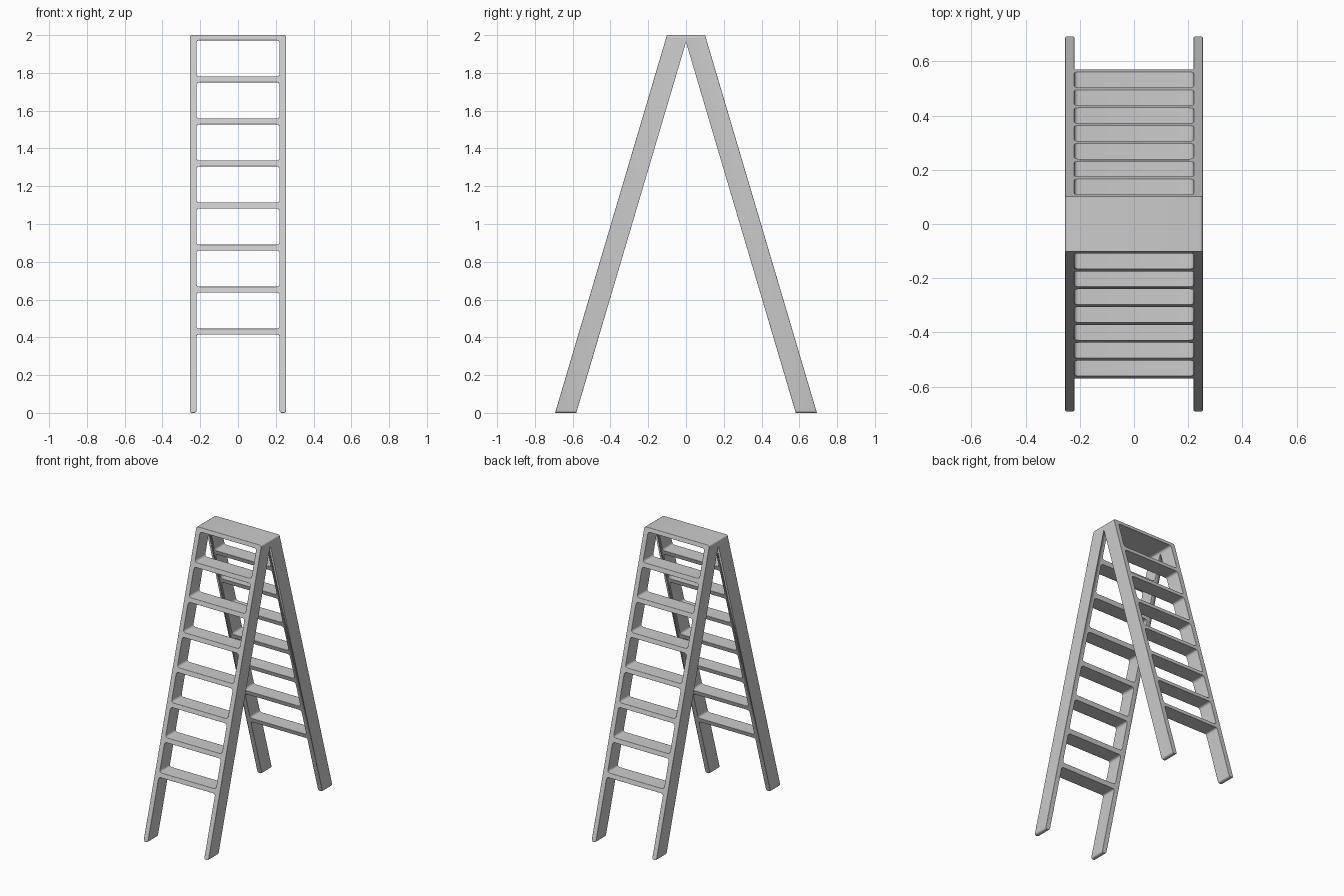
import bpy, bmesh, math
from mathutils import Vector

if "Cube" in bpy.data.objects:
    bpy.data.objects.remove(bpy.data.objects["Cube"])

OUT, INN = 0.254, 0.22          # outer and inner x of the rails
DEPTH, SLOPE, FOOT = 0.112, 0.296, 0.637
FIRST, STEP, GAP = 0.415, 0.2225, 0.192   # lowest rung, rung spacing, opening height


def rounded(points, radius, n=5):
    """Polygon (x, z) with every corner rounded."""
    pts = [Vector(p) for p in points]
    out = []
    for i, p in enumerate(pts):
        a = p + (pts[i - 1] - p).normalized() * radius
        b = p + (pts[(i + 1) % len(pts)] - p).normalized() * radius
        for k in range(n):
            t = k / (n - 1)
            out.append(a * (1 - t) ** 2 + p * 2 * t * (1 - t) + b * t * t)
    return out


def add_loop(bm, pts):
    vs = [bm.verts.new((p.x, 0, p.y)) for p in pts]
    for i, v in enumerate(vs):
        bm.edges.new((vs[i - 1], v))


bm = bmesh.new()
# rails and top as one outline, open between the feet
add_loop(bm, rounded([(-OUT, 0), (-INN, 0), (-INN, FIRST), (INN, FIRST),
                      (INN, 0), (OUT, 0), (OUT, 2), (-OUT, 2)], 0.014))
# openings between the rungs
for i in range(7):
    z0 = FIRST + STEP * (i + 1) - GAP
    z1 = z0 + GAP
    add_loop(bm, rounded([(-INN, z0), (INN, z0), (INN, z1), (-INN, z1)], 0.018))
bmesh.ops.triangle_fill(bm, use_beauty=True, edges=bm.edges[:], normal=(0, -1, 0))
# give the frame depth, then lean it
ext = bmesh.ops.extrude_face_region(bm, geom=bm.faces[:])
bmesh.ops.translate(bm, vec=(0, DEPTH, 0),
                    verts=[g for g in ext["geom"] if isinstance(g, bmesh.types.BMVert)])
for v in bm.verts:
    v.co.y += -FOOT + SLOPE * v.co.z - DEPTH / 2
bmesh.ops.recalc_face_normals(bm, faces=bm.faces[:])
me = bpy.data.meshes.new("ladder_frame")
bm.to_mesh(me)
bm.free()
ob = bpy.data.objects.new("ladder_frame", me)
bpy.context.collection.objects.link(ob)

# soft rims, then the back half mirrored and joined at the top
bev = ob.modifiers.new("rim", "BEVEL")
bev.width, bev.segments = 0.004, 2
bev.limit_method, bev.angle_limit = "ANGLE", math.radians(50)
mir = ob.modifiers.new("back_half", "MIRROR")
mir.use_axis = (False, True, False)
mir.use_bisect_axis = (False, True, False)
mir.use_bisect_flip_axis = (False, True, False)

bpy.context.view_layer.objects.active = ob
ob.select_set(True)
bpy.ops.object.shade_smooth_by_angle(angle=math.radians(35))
